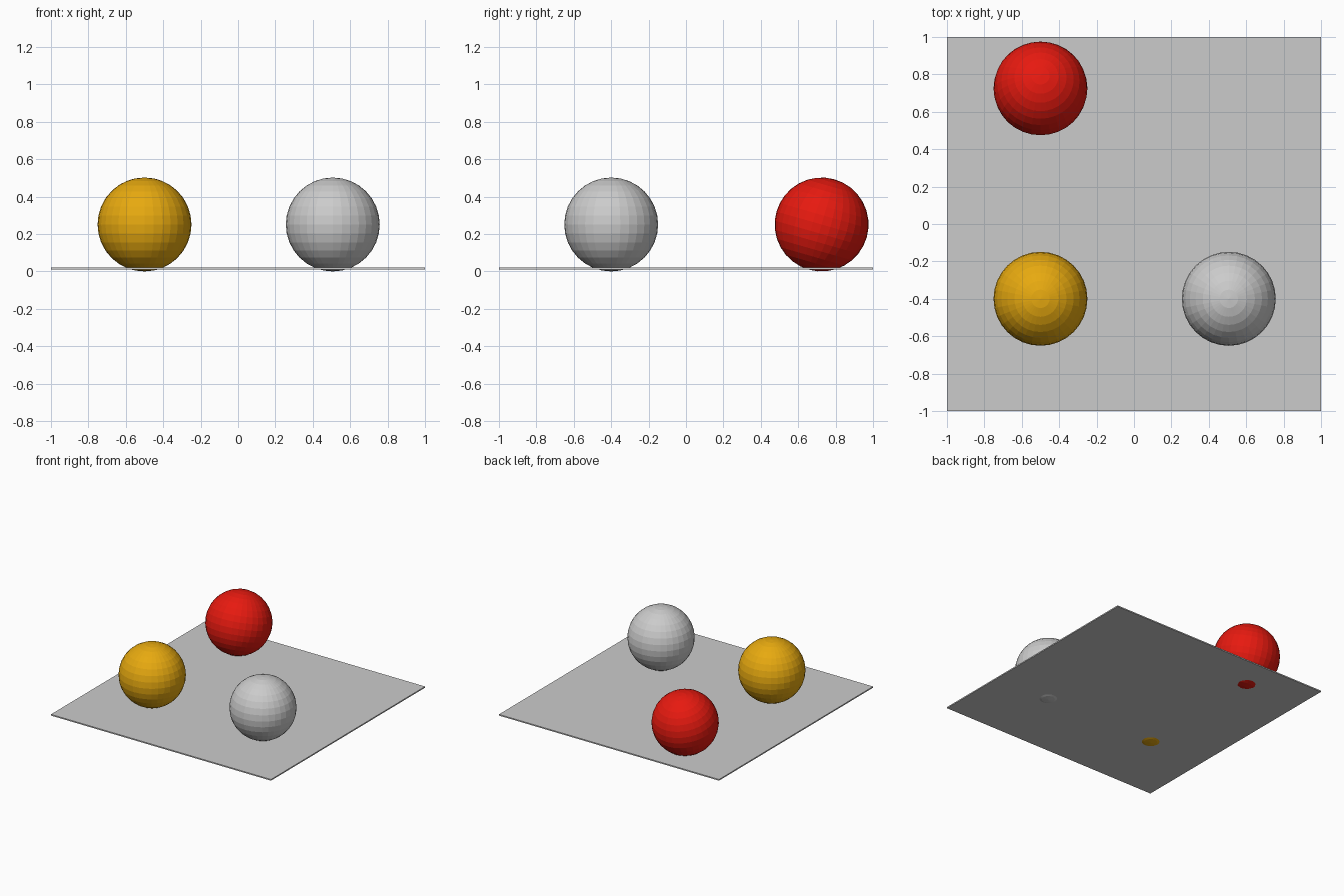
import bpy
from math import radians

if "Cube" in bpy.data.objects:
    bpy.data.objects.remove(bpy.data.objects["Cube"])


def paint(obj, name, color):
    mat = bpy.data.materials.new(name)
    mat.diffuse_color = color
    mat.use_nodes = True
    mat.node_tree.nodes["Principled BSDF"].inputs["Base Color"].default_value = mat.diffuse_color
    obj.data.materials.append(mat)


def ball(name, x, y, tilt=0.0):
    bpy.ops.mesh.primitive_uv_sphere_add(
        segments=32, ring_count=16, radius=0.251,
        location=(x, y, 0.254), rotation=(radians(tilt), 0, 0))
    obj = bpy.context.object
    obj.name = name
    return obj


# Thin square table, with the balls sinking slightly through it
bpy.ops.mesh.primitive_cube_add(size=1, location=(0, 0, 0.015))
table = bpy.context.object
table.name = "table_slab"
table.scale = (2, 2, 0.01)

# Three faceted balls; the red one is rolled towards the back
yellow = ball("yellow_ball", -0.5, -0.4)
paint(yellow, "yellow", (0.8, 0.4, 0.005, 1))
red = ball("red_ball", -0.5, 0.725, tilt=-16)
paint(red, "red", (0.8, 0.01, 0.005, 1))
ball("white_ball", 0.507, -0.4)

for obj in (yellow, red, bpy.data.objects["white_ball"]):
    obj.location.z = 0.251
